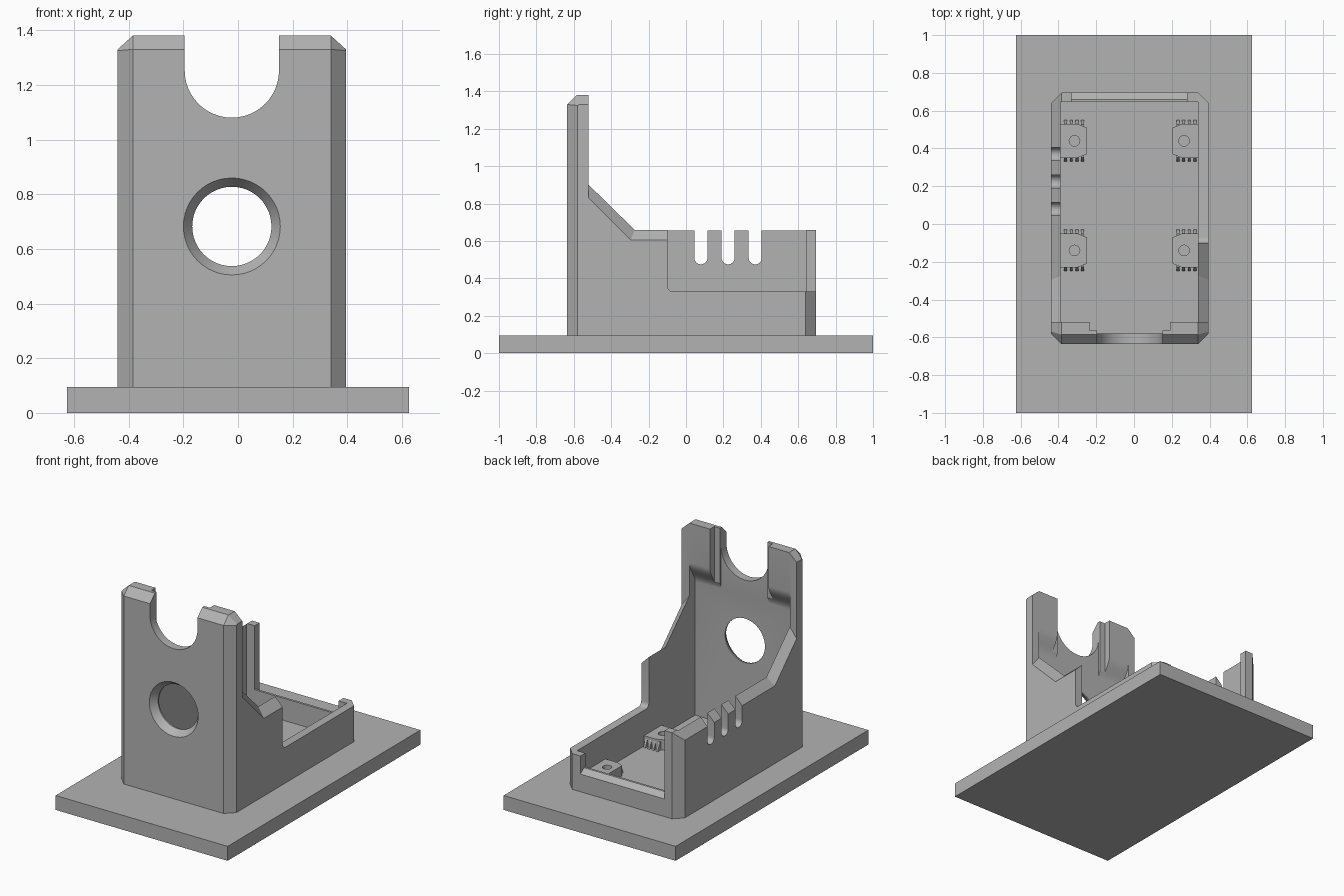
import bpy, bmesh, math

if "Cube" in bpy.data.objects:
    bpy.data.objects.remove(bpy.data.objects["Cube"])

grey = bpy.data.materials.new("plain_grey")
grey.diffuse_color = (0.45, 0.45, 0.45, 1)
grey.use_nodes = True
grey.node_tree.nodes["Principled BSDF"].inputs["Base Color"].default_value = grey.diffuse_color


def loft(name, rings):
    """Closed solid through rings of equal point count."""
    bm = bmesh.new()
    loops = [[bm.verts.new(p) for p in ring] for ring in rings]
    n = len(loops[0])
    for a, b in zip(loops, loops[1:]):
        for i in range(n):
            j = (i + 1) % n
            bm.faces.new((a[i], a[j], b[j], b[i]))
    bm.faces.new(loops[0])
    bm.faces.new(loops[-1])
    bmesh.ops.recalc_face_normals(bm, faces=bm.faces)
    mesh = bpy.data.meshes.new(name)
    bm.to_mesh(mesh)
    bm.free()
    mesh.materials.append(grey)
    obj = bpy.data.objects.new(name, mesh)
    bpy.context.collection.objects.link(obj)
    return obj


def at(axis, d, p):
    u, v = p
    return {"x": (d, u, v), "y": (u, d, v), "z": (u, v, d)}[axis]


def prism(name, axis, pts, a, b):
    return loft(name, [[at(axis, d, p) for p in pts] for d in (a, b)])


def box(name, x0, x1, y0, y1, z0, z1):
    return prism(name, "z", [(x0, y0), (x1, y0), (x1, y1), (x0, y1)], z0, z1)


def arc(cu, cv, r, a0, a1, n):
    return [(cu + r * math.cos(math.radians(a0 + (a1 - a0) * i / n)),
             cv + r * math.sin(math.radians(a0 + (a1 - a0) * i / n))) for i in range(n + 1)]


def circle(cu, cv, r, n=48):
    return arc(cu, cv, r, 0, 360, n)[:-1]


def u_shape(c, z, r, top, n=24):
    return arc(c, z, r, 180, 360, n) + [(c + r, top), (c - r, top)]


def cut(obj, cutter):
    mod = obj.modifiers.new("cut", "BOOLEAN")
    mod.operation = "DIFFERENCE"
    mod.solver = "EXACT"
    mod.object = cutter
    cutter.hide_render = True
    bpy.context.view_layer.objects.active = obj
    bpy.ops.object.modifier_apply(modifier=mod.name)
    bpy.data.objects.remove(cutter)


def smooth(obj):
    bpy.ops.object.select_all(action="DESELECT")
    obj.select_set(True)
    bpy.context.view_layer.objects.active = obj
    bpy.ops.object.shade_smooth_by_angle(angle=math.radians(25))


FLOOR = 0.095
box("base_plate", -0.625, 0.625, -1, 1, 0, FLOOR)

# Housing: side profile lofted across x, reduced at both ends for the chamfers
full = [(-.635, FLOOR), (-.635, 1.33), (-.585, 1.38), (-.52, 1.38), (-.52, .90),
        (-.275, .66), (.695, .66), (.695, FLOOR)]
small = [(-.58, FLOOR), (-.58, 1.325), (-.57, 1.33), (-.52, 1.33), (-.52, .83),
         (-.295, .605), (.64, .605), (.64, FLOOR)]
housing = loft("housing", [[at("x", x, p) for p in prof] for x, prof in
                           ((-.44, small), (-.385, full), (.34, full), (.395, small))])

# Interior, with a curved underside below the thick upper front wall
cove = [(-.58 + .06 * math.sin(t * math.pi / 20) ** 2, 1.12 - .15 * (1 - t / 10))
        for t in range(11)]
cut(housing, prism("interior_cutter", "x",
                   [(-.58, 0), (.645, 0), (.645, 1.6), (-.519, 1.6)] + cove[::-1], -.39, .34))

# Front wall: recess behind the saddle, U notch and countersunk hole
cut(housing, box("recess_cutter", -.235, .19, -.565, -.4, .95, 1.6))
cut(housing, box("deep_recess_cutter", -.195, .15, -.579, -.4, .94, 1.6))
cut(housing, prism("saddle_cutter", "y", u_shape(-.0225, 1.2525, .1725, 1.6), -.8, -.4))
cut(housing, loft("hole_cutter", [[at("y", y, p) for p in circle(-.0225, .682, r)]
                                  for y, r in ((-.67, .2025), (-.59, .145), (-.45, .145))]))

# Right wall lowered towards the rear, with a rounded corner
cut(housing, prism("right_wall_cutter", "x",
                   [(-.1, .9)] + arc(-.07, .36, .03, 180, 270, 6) + [(.9, .33), (.9, .9)],
                   .28, .6))

# Rear opening with a sloping sill
cut(housing, prism("rear_cutter", "x",
                   [(.6, .24), (.66, .24), (.72, .19), (.8, .19), (.8, .9), (.6, .9)],
                   -.33, .28))

# Three cable slots in the left wall
for y in (.08, .225, .37):
    cut(housing, prism("slot_cutter", "x", u_shape(y, .51, .035, .9, 12), -.6, -.3))
smooth(housing)

# Four mounting pads with small end ribs
for side, x0, x1, hx in (("left", -.39, -.25, -.315), ("right", .205, .34, .265)):
    for end, cy in (("front", -.14), ("rear", .44)):
        # corner on the free side is trimmed
        free, wall = (x1, x0) if side == "left" else (x0, x1)
        s = 1 if free > wall else -1
        plan = [(wall, cy - .09), (free - s * .05, cy - .09), (free, cy - .07),
                (free, cy + .07), (free - s * .05, cy + .09), (wall, cy + .09)]
        pad = prism(f"{side}_{end}_pad", "z", plan, FLOOR, .163)
        cut(pad, prism("screw_cutter", "z", circle(hx, cy, .028, 24), .11, .3))
        smooth(pad)
        for i in range(4):
            x = x0 + .02 + i * .03
            for d in (-1, 1):
                prism(f"{side}_{end}_rib", "x",
                      [(cy + d * .06, FLOOR), (cy + d * .11, FLOOR),
                       (cy + d * .105, .115), (cy + d * .088, .15), (cy + d * .06, .15)],
                      x, x + .015)
